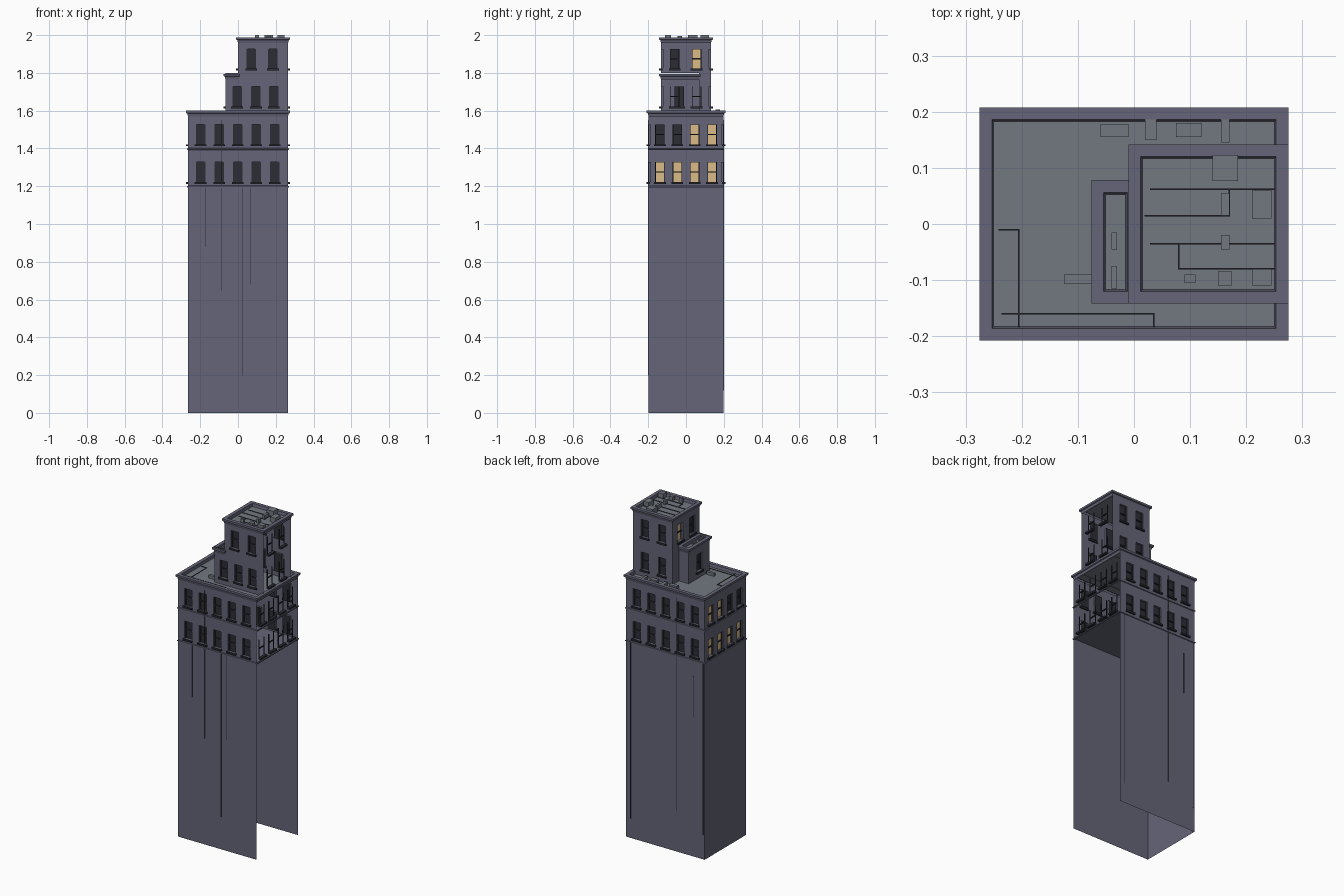
import bpy, bmesh
from mathutils import Vector

if "Cube" in bpy.data.objects:
    bpy.data.objects.remove(bpy.data.objects["Cube"])


def material(name, rgb):
    m = bpy.data.materials.new(name)
    m.diffuse_color = (*rgb, 1)
    m.use_nodes = True
    m.node_tree.nodes["Principled BSDF"].inputs["Base Color"].default_value = m.diffuse_color
    return m


WALL = material("wall_grey", (0.13, 0.13, 0.19))
ROOF = material("roof_grey", (0.17, 0.19, 0.22))
DARK = material("dark", (0.025, 0.025, 0.035))
LIT = material("lit_window", (0.7, 0.5, 0.25))


def finish(name, bm, mats):
    me = bpy.data.meshes.new(name)
    bm.to_mesh(me)
    bm.free()
    for m in mats:
        me.materials.append(m)
    ob = bpy.data.objects.new(name, me)
    bpy.context.collection.objects.link(ob)
    return ob


def quad(bm, pts, mat=0):
    f = bm.faces.new([bm.verts.new(p) for p in pts])
    f.material_index = mat


def box(bm, a, b, mat=0):
    lo = Vector([min(p, q) for p, q in zip(a, b)])
    hi = Vector([max(p, q) for p, q in zip(a, b)])
    g = bmesh.ops.create_cube(bm, size=1)
    for v in g["verts"]:
        v.co = Vector([(lo[i] + hi[i]) / 2 + v.co[i] * (hi[i] - lo[i]) for i in range(3)])
        for f in v.link_faces:
            f.material_index = mat


def mapper(side, pos):
    # u along the wall, z up, d outward from the wall plane
    return {
        "front": lambda u, z, d=0: (u, pos - d, z),
        "back": lambda u, z, d=0: (-u, pos + d, z),
        "left": lambda u, z, d=0: (pos - d, -u, z),
        "right": lambda u, z, d=0: (pos + d, u, z),
    }[side]


WW, WH, DEEP = 0.05, 0.105, 0.012


def wall(name, side, pos, u0, u1, z0, z1, wins=(), lit=(), solid=True):
    # Wall sheet with recessed windows; solid=False leaves only the trim
    P = mapper(side, pos)
    bm = bmesh.new()
    flip = -1 if side in ("back", "left") else 1
    if flip < 0:
        u0, u1 = -u1, -u0
    spans = sorted((flip * c - WW / 2, flip * c + WW / 2, c in lit) for c in wins)
    a, b = z0 + 0.022, z0 + 0.022 + WH

    def rect(p, q, r, s, d=0, m=0):
        quad(bm, [P(p, r, d), P(q, r, d), P(q, s, d), P(p, s, d)], m)

    if solid:
        edges = [u0] + [e for s in spans for e in s[:2]] + [u1]
        for i in range(0, len(edges), 2):
            rect(edges[i], edges[i + 1], z0, z1)
    for p, q, on in spans:
        if solid:
            rect(p, q, z0, a)
            rect(p, q, b, z1)
            rect(p, q, a, b, -DEEP, 2 if on else 1)
            c = [(p, a), (q, a), (q, b), (p, b)]
            for (s, t), (v, w) in zip(c, c[1:] + c[:1]):
                quad(bm, [P(s, t), P(v, w), P(v, w, -DEEP), P(s, t, -DEEP)])
        # sill, meeting rail and sash frame
        box(bm, P(p - 0.006, a - 0.01, -0.008), P(q + 0.006, a, 0.01), 1)
        mid = (a + b) / 2
        box(bm, P(p, mid - 0.003, -DEEP), P(q, mid + 0.003, -0.006), 1)
        for e, k in ((p, 0.004), (q, -0.004)):
            box(bm, P(e, a, -DEEP), P(e + k, b, -0.007), 1)
    finish(name, bm, [WALL, DARK, LIT])


def ring(name, x0, x1, y0, y1, z, profile, cap=True):
    # Moulding swept round a rectangle, optionally closed by a roof deck
    bm = bmesh.new()
    loops = [[bm.verts.new(p) for p in ((x0 - o, y0 - o, z + h), (x1 + o, y0 - o, z + h),
                                        (x1 + o, y1 + o, z + h), (x0 - o, y1 + o, z + h))]
             for o, h in profile]
    for l, m in zip(loops, loops[1:]):
        for i in range(4):
            j = (i + 1) % 4
            bm.faces.new((l[i], l[j], m[j], m[i]))
    if cap:
        bm.faces.new(loops[-1]).material_index = 1
    finish(name, bm, [WALL, ROOF])


CORNICE = [(0, -0.03), (0.004, -0.015), (0.01, -0.012), (0.01, 0), (-0.012, 0), (-0.015, -0.018)]
COURSE = [(0, -0.008), (0.004, -0.006), (0.004, 0), (0, 0.003)]

# Plain shaft, open on the right side and underneath
X, Y = 0.265, 0.198
wall("shaft_front", "front", -Y, -X, X, 0, 1.2)
wall("shaft_back", "back", Y, -X, X, 0, 1.2)
wall("shaft_left", "left", -X, -Y, Y, 0, 1.2)
bm = bmesh.new()
quad(bm, [(-X, -Y, 1.2), (X, -Y, 1.2), (X, Y, 1.2), (-X, Y, 1.2)])
finish("shaft_floor", bm, [WALL])

# Two wide storeys
WX = [-0.198, -0.1, -0.002, 0.096, 0.194]
WY = [-0.138, -0.046, 0.046, 0.138]
for k, lit in ((0, WY), (1, WY[2:])):
    z = 1.2 + 0.2 * k
    t = z + (0.2 if k == 0 else 0.175)
    wall(f"storey_{k+1}_front", "front", -Y, -X, X, z, t, WX)
    wall(f"storey_{k+1}_back", "back", Y, -X, X, z, t, WX)
    wall(f"storey_{k+1}_left", "left", -X, -Y, Y, z, t, WY, lit)
    wall(f"storey_{k+1}_right_trim", "right", X, -Y, Y, z, t, WY, solid=False)
    ring(f"string_course_{k+1}", -X, X, -Y, Y, z, COURSE, cap=False)
ring("main_roof", -X, X, -Y, Y, 1.6, CORNICE)

# Tower with a lower bay on its left
TX0, TY0, TY1, BX, BY = 0.0, -0.132, 0.132, -0.066, 0.068
R1, R2 = 1.58, 1.8
wall("bay_front", "front", TY0, BX, X, 1.6, R2, [-0.005, 0.095, 0.19])
wall("bay_left", "left", BX, TY0, BY, 1.6, R2 - 0.02, [-0.035])
wall("bay_back", "back", BY, BX, TX0, R1, R2 - 0.02)
wall("tower_lower_left", "left", TX0, BY, TY1, R1, R2)
wall("tower_lower_back", "back", TY1, TX0, X, 1.6, R2, [0.07, 0.185])
wall("tower_lower_right_trim", "right", X, TY0, TY1, 1.6, R2, [-0.06, 0.056], solid=False)
wall("bay_front_base", "front", TY0, BX, X, R1, 1.6)
wall("bay_left_base", "left", BX, TY0, BY, R1, 1.6)
wall("tower_back_base", "back", TY1, TX0, X, R1, 1.6)
ring("bay_roof", BX, TX0, TY0, BY, 1.795, CORNICE)
wall("tower_front", "front", TY0, TX0, X, R2, 1.965, [0.07, 0.185])
wall("tower_back", "back", TY1, TX0, X, R2, 1.965, [0.07, 0.185])
wall("tower_left", "left", TX0, TY0, TY1, R2, 1.965, [-0.06, 0.056], [0.056])
wall("tower_right_trim", "right", X, TY0, TY1, R2, 1.965, [-0.06, 0.056], solid=False)
ring("tower_roof", TX0, X, TY0, TY1, 1.988, CORNICE)

# Rooftop units: x0, x1, y0, y1, base, top
units = [
    (0.14, 0.185, 0.077, 0.123, 1.97, 2.0), (0.21, 0.245, 0.01, 0.06, 1.97, 2.0),
    (0.21, 0.245, -0.11, -0.08, 1.97, 2.0), (0.155, 0.17, 0.015, 0.055, 1.97, 1.995),
    (0.15, 0.175, -0.11, -0.085, 1.97, 1.995), (0.09, 0.11, -0.105, -0.09, 1.97, 2.0),
    (0.155, 0.17, -0.045, -0.02, 1.97, 1.995),
    (-0.06, -0.01, 0.155, 0.178, 1.582, 1.605), (0.02, 0.04, 0.15, 0.186, 1.582, 1.6),
    (0.075, 0.12, 0.155, 0.18, 1.582, 1.605), (0.155, 0.17, 0.145, 0.186, 1.582, 1.6),
    (-0.125, -0.075, -0.107, -0.09, 1.582, 1.6),
    (-0.04, -0.03, -0.045, -0.015, 1.777, 1.795), (-0.04, -0.03, -0.115, -0.075, 1.777, 1.795),
]
bm = bmesh.new()
for x0, x1, y0, y1, z0, z1 in units:
    box(bm, (x0, y0, z0), (x1, y1, z1))
finish("rooftop_units", bm, [ROOF])

# Thin cables across the roofs and down the walls
paths = [
    [(0.03, 0.062, 1.973), (0.25, 0.062, 1.973)],
    [(0.02, 0.015, 1.973), (0.17, 0.015, 1.973), (0.17, 0.062, 1.973)],
    [(0.03, -0.035, 1.973), (0.25, -0.035, 1.973)],
    [(0.08, -0.035, 1.973), (0.08, -0.08, 1.973), (0.25, -0.08, 1.973)],
    [(-0.24, -0.01, 1.585), (-0.205, -0.01, 1.585), (-0.205, -0.183, 1.585)],
    [(-0.235, -0.16, 1.585), (0.035, -0.16, 1.585), (0.035, -0.183, 1.585)],
]
for x, lo, hi in ((-0.085, 0.65, 1.55), (0.025, 0.2, 1.2), (0.065, 0.68, 1.2), (-0.17, 0.88, 1.2)):
    paths.append([(x, -Y - 0.002, lo), (x, -Y - 0.002, hi)])
for x, lo, hi in ((-0.078, 0.25, 1.55), (-0.255, 0.15, 1.2), (-0.19, 0.85, 1.1), (0.235, 0.12, 1.2)):
    paths.append([(x, Y + 0.002, lo), (x, Y + 0.002, hi)])
bm = bmesh.new()
R = 0.0013
for path in paths:
    for a, b in zip(path, path[1:]):
        box(bm, [min(p, q) - R for p, q in zip(a, b)], [max(p, q) + R for p, q in zip(a, b)])
finish("cables", bm, [DARK])
